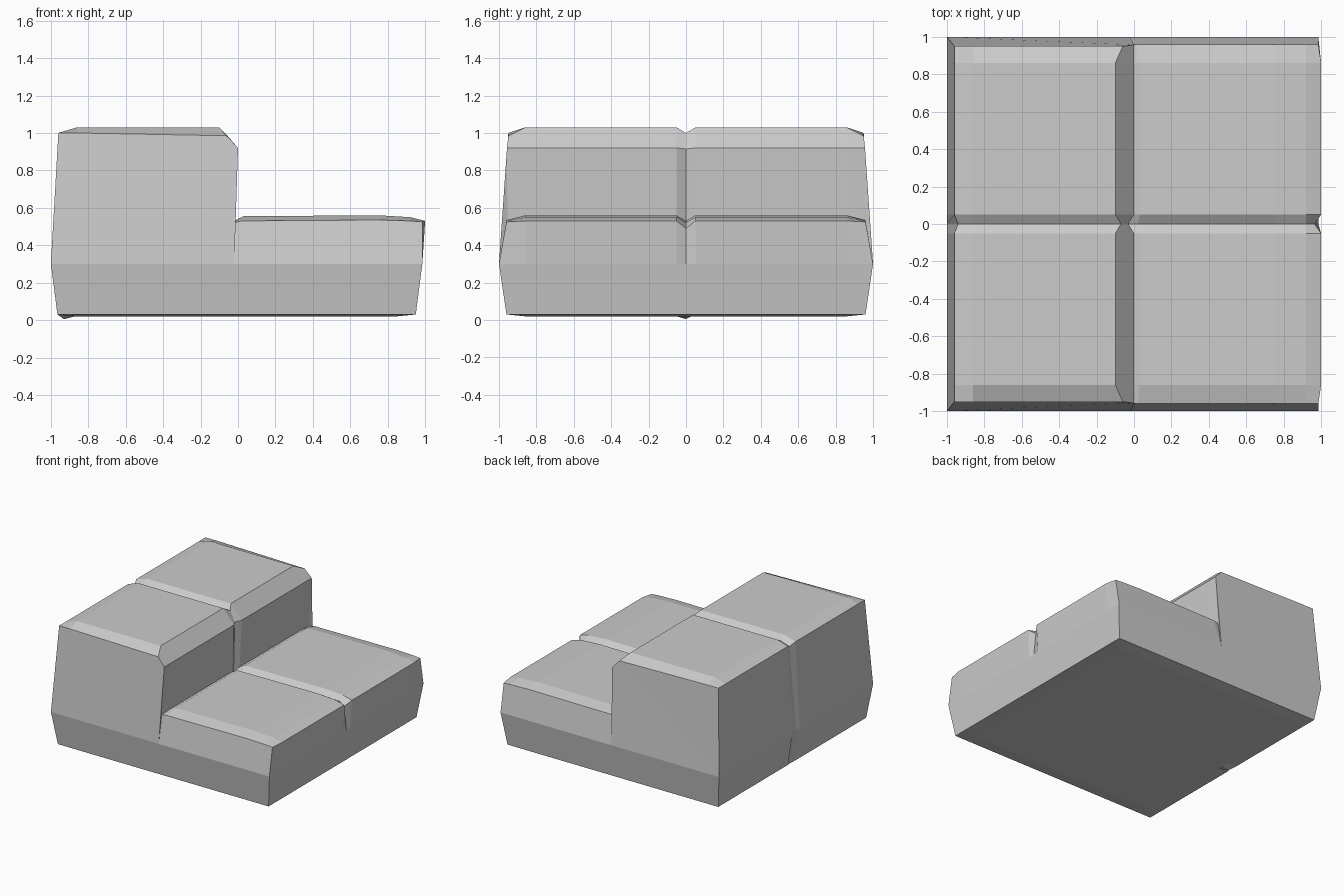
import bpy, bmesh

if "Cube" in bpy.data.objects:
    bpy.data.objects.remove(bpy.data.objects["Cube"])

# Stepped cross-section (x, z), from bottom left over the top to the bottom
MAIN = [(-0.965, 0.03), (-1.0, 0.3), (-0.96, 1.0), (-0.86, 1.03), (-0.1, 1.03),
        (0.0, 0.92), (-0.02, 0.53), (0.03, 0.555), (0.75, 0.56), (0.92, 0.55),
        (1.0, 0.53), (0.985, 0.3), (0.95, 0.03), (0.85, 0.02), (-0.87, 0.02)]

# Changes to the section at the ends: the cushions' rims drop
END = {3: (-0.86, 1.0), 4: (-0.06, 0.985), 6: (-0.025, 0.52), 7: (0.02, 0.53),
       8: (0.75, 0.535), 9: (0.92, 0.53), 10: (0.985, 0.525),
       13: (0.85, 0.03), 14: (-0.87, 0.03)}
END_Y = [0.96, 1.0, 0.95, 0.95, 0.95, 0.957, 0.955, 0.96, 0.96, 0.96, 0.96,
         1.0, 0.96, 0.96, 0.96]

# Changes to the section at the middle seam
SEAM = {0: (-0.93, 0.005), 2: (-0.94, 0.975), 3: (-0.86, 1.0), 4: (-0.07, 1.0),
        5: (-0.03, 0.915), 6: (-0.04, 0.51), 7: (0.02, 0.52), 8: (0.75, 0.53),
        9: (0.92, 0.52), 10: (0.965, 0.49)}


def section(changes):
    return [changes.get(i, p) for i, p in enumerate(MAIN)]


bm = bmesh.new()


def ring(points, ys):
    return [bm.verts.new((x, y, z)) for (x, z), y in zip(points, ys)]


n = len(MAIN)
rings = [ring(section(END), [-y for y in END_Y]),
         ring(MAIN, [-0.86] * n),
         ring(MAIN, [-0.05] * n),
         ring(section(SEAM), [0.0] * n),
         ring(MAIN, [0.05] * n),
         ring(MAIN, [0.86] * n),
         ring(section(END), END_Y)]

# Skin between the sections
for a, b in zip(rings, rings[1:]):
    for i in range(n):
        j = (i + 1) % n
        bm.faces.new((a[i], a[j], b[j], b[i]))

# Front and back walls, leaning in above and below z = 0.3
for r, y in ((rings[0], -1.0), (rings[-1], 1.0)):
    mid = bm.verts.new((-0.02, y, 0.3))
    for ids in ((0, 14, 13, 12, 11, None, 1), (1, None, 5, 4), (1, 4, 3, 2),
                (None, 6, 5), (None, 7, 6), (None, 11, 10, 9, 8, 7)):
        bm.faces.new([mid if i is None else r[i] for i in ids])

bmesh.ops.recalc_face_normals(bm, faces=bm.faces)
mesh = bpy.data.meshes.new("stepped_block")
bm.to_mesh(mesh)
bm.free()
bpy.context.collection.objects.link(bpy.data.objects.new("stepped_block", mesh))
